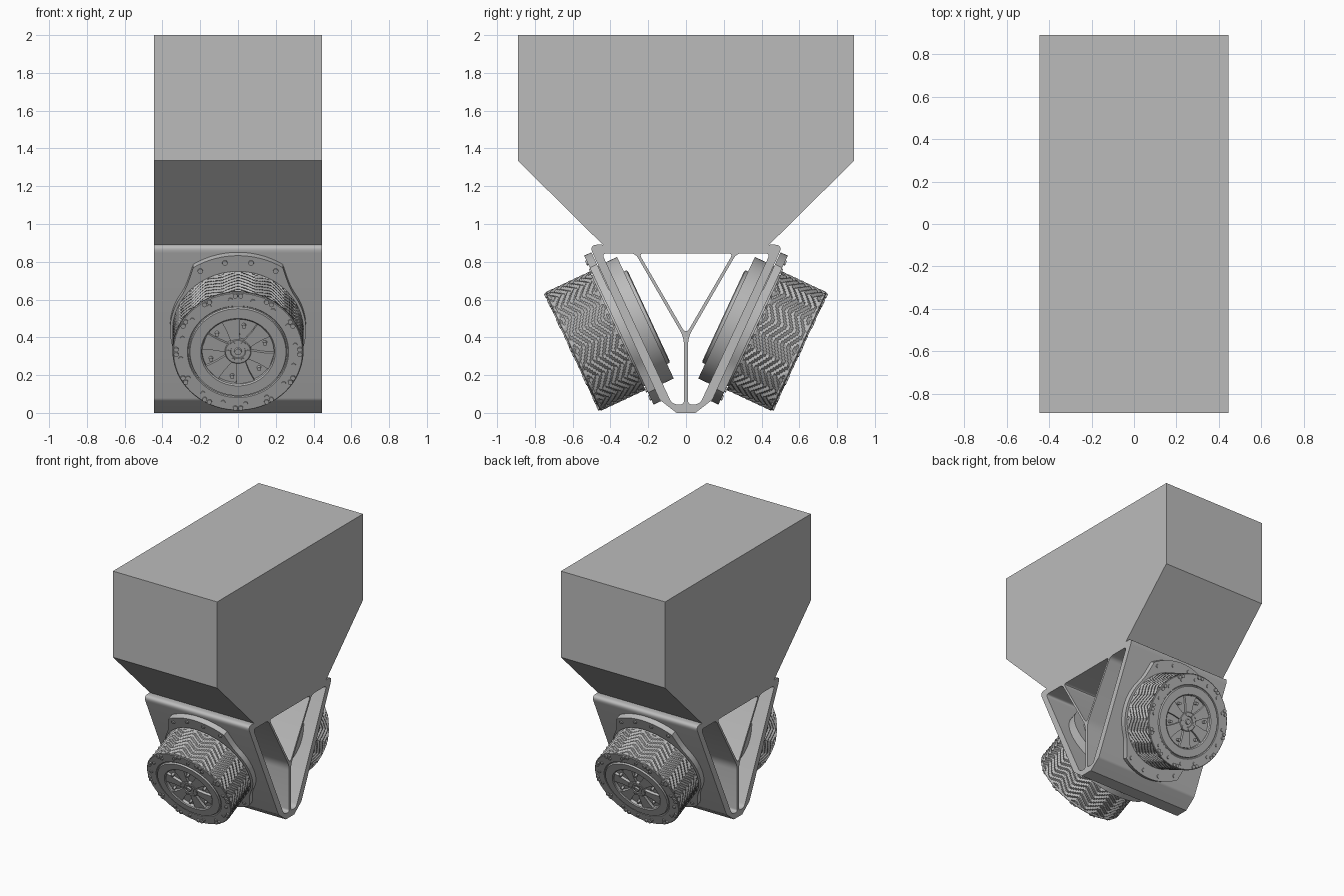
import bpy, bmesh
from math import sin, cos, pi, radians
from mathutils import Matrix, Vector

cube = bpy.data.objects.get("Cube")
if cube:
    bpy.data.objects.remove(cube)

grey = bpy.data.materials.new("metal_grey")
grey.use_nodes = True
grey.diffuse_color = (0.5, 0.5, 0.5, 1)
grey.node_tree.nodes["Principled BSDF"].inputs["Base Color"].default_value = (0.5, 0.5, 0.5, 1)

# Wheel frame: local z points out along the tilted axle, local y up the plate
TILT = Matrix.Translation((0, -0.60, 0.324)) @ Matrix.Rotation(radians(115), 4, 'X')
WHEELS = {"front": TILT, "back": Matrix.Rotation(pi, 4, 'Z') @ TILT}
# Profile frame: local (x, y, z) becomes world (y, z, x)
SIDE = Matrix(((0, 0, 1, 0), (1, 0, 0, 0), (0, 1, 0, 0), (0, 0, 0, 1)))


def add(name, mesh, matrix, smooth=30):
    mesh.materials.clear()
    mesh.materials.append(grey)
    ob = bpy.data.objects.new(name, mesh)
    bpy.context.collection.objects.link(ob)
    ob.matrix_world = matrix
    if smooth:
        bpy.ops.object.select_all(action='DESELECT')
        ob.select_set(True)
        bpy.context.view_layer.objects.active = ob
        bpy.ops.object.shade_smooth_by_angle(angle=radians(smooth))
    return ob


def finish(bm, name):
    bmesh.ops.remove_doubles(bm, verts=bm.verts, dist=1e-5)
    bmesh.ops.recalc_face_normals(bm, faces=bm.faces)
    mesh = bpy.data.meshes.new(name)
    bm.to_mesh(mesh)
    bm.free()
    return mesh


def rounded(corners, steps=6):
    """Polygon from (x, y, radius) corners, each softened by a short curve."""
    out = []
    for i, (x, y, r) in enumerate(corners):
        p = Vector((x, y))
        if not r:
            out.append(p)
            continue
        a = Vector(corners[i - 1][:2]) - p
        b = Vector(corners[(i + 1) % len(corners)][:2]) - p
        a, b = p + a.normalized() * r, p + b.normalized() * r
        for k in range(steps + 1):
            t = k / steps
            out.append(a * (1 - t) ** 2 + p * 2 * t * (1 - t) + b * t * t)
    return out


def prism(name, outlines, low, high):
    """Extrude an outline, with any further outlines as holes, along z."""
    curve = bpy.data.curves.new(name, 'CURVE')
    curve.dimensions = '2D'
    curve.fill_mode = 'BOTH'
    curve.extrude = (high - low) / 2
    for pts in outlines:
        spline = curve.splines.new('POLY')
        spline.points.add(len(pts) - 1)
        for sp, p in zip(spline.points, pts):
            sp.co = (p[0], p[1], 0, 1)
        spline.use_cyclic_u = True
    tmp = bpy.data.objects.new(name + "_curve", curve)
    bpy.context.collection.objects.link(tmp)
    bpy.context.view_layer.update()
    src = bpy.data.meshes.new_from_object(tmp.evaluated_get(bpy.context.evaluated_depsgraph_get()))
    bpy.data.objects.remove(tmp)
    bm = bmesh.new()
    bm.from_mesh(src)
    bmesh.ops.translate(bm, verts=bm.verts, vec=(0, 0, (low + high) / 2))
    return finish(bm, name)


def lathe(name, profile, segs=72):
    """Spin (radius, height) points about z."""
    bm = bmesh.new()
    rings = [[bm.verts.new((r * cos(2 * pi * i / segs), r * sin(2 * pi * i / segs), h))
              for i in range(segs)] for r, h in profile]
    for a, b in zip(rings, rings[1:]):
        for i in range(segs):
            j = (i + 1) % segs
            bm.faces.new((a[i], a[j], b[j], b[i]))
    bm.faces.new(rings[0])
    bm.faces.new(rings[-1])
    return finish(bm, name)


def bolts(name, spots, size, low, high):
    """One mesh of small cylinders at (radius, degrees from local y) spots."""
    bm = bmesh.new()
    for r, deg in spots:
        at = Matrix.Translation((r * sin(radians(deg)), r * cos(radians(deg)), (low + high) / 2))
        bmesh.ops.create_cone(bm, cap_ends=True, segments=12, radius1=size, radius2=size,
                              depth=high - low, matrix=at)
    return finish(bm, name)


def tread(name, radius, low, high, segs=144, rows=28, period=12):
    """Tyre band with raised zigzag ribs."""
    bm = bmesh.new()
    rings = []
    for j in range(rows + 1):
        ring = []
        for i in range(segs):
            phase = j + abs(i % period - period // 2)
            r = radius - (0.010 if phase % 4 < 2 and 0 < j < rows else 0)
            a = 2 * pi * i / segs
            ring.append(bm.verts.new((r * sin(a), r * cos(a), low + (high - low) * j / rows)))
        rings.append(ring)
    for a, b in zip(rings, rings[1:]):
        for i in range(segs):
            j = (i + 1) % segs
            bm.faces.new((a[i], a[j], b[j], b[i]))
    return finish(bm, name)


def mirror(half):
    return half + [(-x, y, r) for x, y, r in reversed(half)]


# Hopper and its V-braced bracket, cut from one profile
outer = mirror([(0.89, 2.0, 0), (0.89, 1.335, 0), (0.44, 0.89, 0), (0.515, 0.892, 0.05),
                (0.14, 0.07, 0.01), (0.05, 0.0, 0)])
side_hole = [(0.446, 0.845, 0.03), (0.25, 0.845, 0.04), (0.011, 0.40, 0.04),
             (0.011, 0.045, 0.02), (0.073, 0.045, 0.03)]
other_hole = [(-x, y, r) for x, y, r in side_hole]
middle_hole = [(0.25, 0.845, 0.03), (0, 0.415, 0.04), (-0.25, 0.845, 0.03)]
# keep the braces' thickness between the holes
side_hole[1] = (0.268, 0.845, 0.03)
other_hole[1] = (-0.268, 0.845, 0.03)
body = prism("hopper_frame", [rounded(outer), rounded(side_hole), rounded(other_hole),
                              rounded(middle_hole)], -0.445, 0.445)
add("hopper_frame", body, SIDE)

# Mounting flange outline: round with a wide lobe above and below
def flange_radius(deg):
    d = min(deg % 180, 180 - deg % 180)
    t = min(max((d - 33) / 24, 0), 1)
    return 0.435 - 0.075 * (1 - (1 - t) ** 2)


flange = [(flange_radius(d) * sin(radians(d)), flange_radius(d) * cos(radians(d)))
          for d in range(0, 360, 3)]
lobe_spots = [(0.40, side + d) for side in (0, 180) for d in (-30, -10, 10, 30)]

# Hub spoke, widening outward
spoke = rounded([(-0.022, 0.04, 0), (0.022, 0.04, 0), (0.034, 0.13, 0.02), (0.05, 0.187, 0),
                 (-0.05, 0.187, 0), (-0.034, 0.13, 0.02)])

parts = {
    "mounting_flange": prism("mounting_flange", [flange], -0.312, -0.27),
    "flange_bolts": bolts("flange_bolts", lobe_spots, 0.014, -0.28, -0.262),
    # drum with stepped face, recessed hub and rear housing
    "motor_drum": lathe("motor_drum", [
        (0.26, -0.445), (0.27, -0.44), (0.27, -0.425), (0.355, -0.425), (0.355, -0.30),
        (0.325, -0.30), (0.325, -0.012), (0.338, -0.012), (0.345, -0.008), (0.345, -0.004),
        (0.341, 0), (0.268, 0), (0.264, -0.006), (0.258, -0.006), (0.254, 0.006),
        (0.197, 0.006), (0.19, 0.0), (0.19, -0.022)]),
    "tyre_tread": tread("tyre_tread", 0.347, -0.262, -0.008),
    "rim_bolts": bolts("rim_bolts", [(0.305, 15 + 22.5 * k) for k in range(16)], 0.012, -0.01, 0.007),
    "rim_lugs": bolts("rim_lugs", [(0.328, 30 * k + s) for k in range(12) for s in (-2.5, 2.5)],
                      0.013, -0.02, 0.009),
    "hub_cap": lathe("hub_cap", [(0.07, -0.03), (0.07, -0.002), (0.066, 0.001), (0.04, 0.001),
                                 (0.038, -0.006), (0.02, -0.006), (0.018, 0.006), (0.008, 0.006)], 36),
    "hub_bolts": bolts("hub_bolts", [(0.15, 60 * k + 12) for k in range(6)]
                       + [(0.055, 60 * k + 30) for k in range(6)], 0.011, -0.02, 0.005),
    "hub_spoke": prism("hub_spoke", [spoke], -0.03, -0.003),
}
for side, frame in WHEELS.items():
    for name, mesh in parts.items():
        if name == "hub_spoke":
            for k in range(6):
                add(f"{side}_{name}_{k + 1}", mesh, frame @ Matrix.Rotation(radians(60 * k + 12), 4, 'Z'))
        else:
            add(f"{side}_{name}", mesh, frame, 0 if name == "tyre_tread" else 30)
